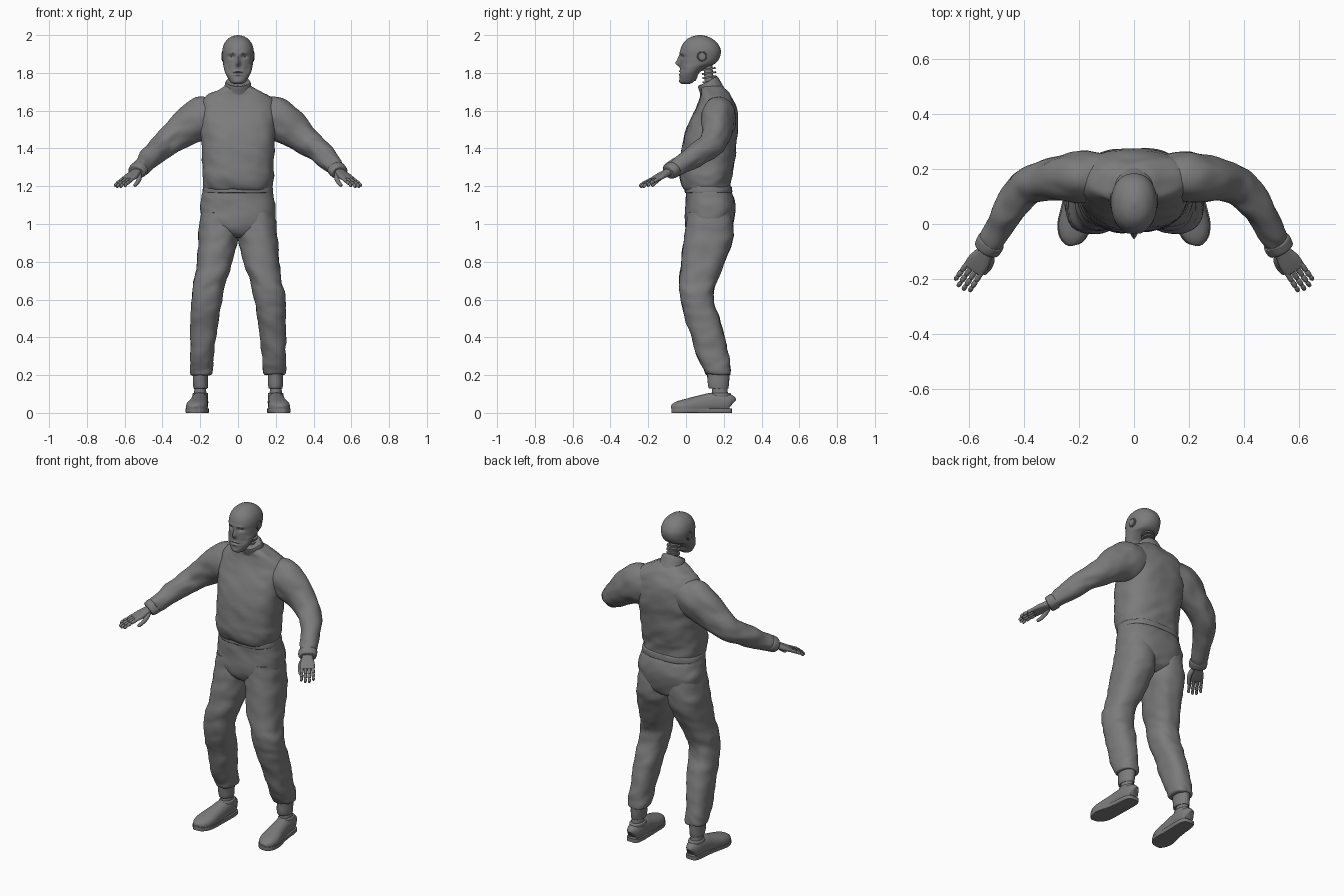
import bpy, bmesh
from math import cos, sin, pi, exp, copysign
from mathutils import Vector, noise

old = bpy.data.objects.get("Cube")
if old:
    bpy.data.objects.remove(old, do_unlink=True)

grey = bpy.data.materials.new("plain grey")
grey.use_nodes = True
grey.diffuse_color = (.2, .2, .2, 1)
grey.node_tree.nodes["Principled BSDF"].inputs["Base Color"].default_value = (.2, .2, .2, 1)


def blend(rows, steps):
    """Fill in rows along a smooth curve through the given ones."""
    filled = []
    last = len(rows) - 1
    for i in range(last):
        a, b, c, d = (rows[min(max(k, 0), last)] for k in (i - 1, i, i + 1, i + 2))
        for step in range(steps):
            t = step / steps
            filled.append([q + t / 2 * (r - p + t * (2*p - 5*q + 4*r - s + t * (3*(q - r) + s - p)))
                           for p, q, r, s in zip(a, b, c, d)])
    filled.append(list(rows[-1]))
    return filled


def level(rows):
    """Flat rings from rows of height, left, right, front, back."""
    return [(Vector(((l + r) / 2, (f + b) / 2, z)), Vector(((r - l) / 2, 0, 0)), Vector((0, (b - f) / 2, 0)))
            for z, l, r, f, b in rows]


def along(rows):
    """Rings square to a path, from rows of point, half width, half thickness."""
    points = [Vector(row[:3]) for row in rows]
    rings = []
    for i, row in enumerate(rows):
        ahead = (points[min(i + 1, len(rows) - 1)] - points[max(i - 1, 0)]).normalized()
        side = ahead.cross(Vector((0, 0, 1))).normalized()
        rings.append((points[i], side * row[3], side.cross(ahead) * row[4]))
    return rings


def loft(name, kind, rows, side=1, power=2, steps=5, count=40, folds=0, sculpt=None):
    bm = bmesh.new()
    loops = []
    for centre, u, v in kind(blend(rows, steps)):
        loop = []
        for k in range(count):
            c, s = cos(2 * pi * k / count), sin(2 * pi * k / count)
            co = centre + u * copysign(abs(c) ** (2 / power), c) + v * copysign(abs(s) ** (2 / power), s)
            if sculpt:
                co = sculpt(co)
            loop.append(bm.verts.new((co.x * side, co.y, co.z)))
        loops.append(loop)
    for low, high in zip(loops, loops[1:]):
        for k in range(count):
            n = (k + 1) % count
            bm.faces.new((low[k], low[n], high[n], high[k]))
    bm.faces.new(loops[0])
    bm.faces.new(loops[-1])
    bmesh.ops.recalc_face_normals(bm, faces=bm.faces)
    # Cloth folds, running mostly across the limb
    if folds:
        bm.normal_update()
        for vert, normal in [(v, v.normal.copy()) for v in bm.verts]:
            p = vert.co
            q = Vector((p.x * 9, p.y * 9, p.z * 16 + p.x * 6 * side))
            vert.co = p + normal * folds * (noise.noise(q) + noise.noise(q * 2) / 2)
    return finish(name, bm)


def finish(name, bm):
    mesh = bpy.data.meshes.new(name)
    bm.to_mesh(mesh)
    bm.free()
    obj = bpy.data.objects.new(name, mesh)
    bpy.context.collection.objects.link(obj)
    mesh.materials.append(grey)
    bpy.ops.object.select_all(action='DESELECT')
    obj.select_set(True)
    bpy.context.view_layer.objects.active = obj
    bpy.ops.object.shade_smooth_by_angle(angle=pi / 4)
    return obj


def even(rows):
    """Rows of height, half width, front, back become symmetric."""
    return [(z, -w, w, f, b) for z, w, f, b in rows]


# Overall top, bloused over the waist
loft("jacket", level, even([
    (1.17, .165, .01, .225), (1.19, .178, -.015, .235), (1.24, .188, -.03, .24), (1.3, .187, -.03, .25),
    (1.4, .193, -.022, .265), (1.5, .2, .0, .274), (1.58, .205, .035, .272), (1.64, .195, .062, .258),
    (1.68, .165, .075, .235), (1.71, .11, .075, .21), (1.73, .07, .08, .19)]),
    power=2.5, count=72, folds=.007)

# Hips and seat of the trousers
loft("hips", level, even([
    (.925, .07, .05, .18), (.95, .14, .015, .23), (1.0, .19, -.005, .25), (1.08, .2, -.003, .262),
    (1.14, .192, .0, .252), (1.18, .182, .0, .235), (1.21, .175, .0, .23)]),
    power=2.5, count=64, folds=.006)
loft("waistband", level, even([
    (1.165, .18, -.003, .24), (1.17, .185, -.007, .245), (1.195, .183, -.007, .243), (1.2, .178, -.003, .238)]),
    power=2.5, count=64, folds=.004)

# Standing collar, tilted forward
loft("collar", along, [(0, .152, 1.67, .085, .07), (0, .135, 1.71, .074, .064),
                       (0, .117, 1.75, .066, .06), (0, .116, 1.752, .055, .05)], folds=.002)


# Head with a sculpted face
def face(co):
    if co.y > .05:
        return co
    out = 0
    for x, z, wide, tall, amount in (
            (0, 1.85, .011, .016, .022), (0, 1.875, .009, .02, .012), (.033, 1.885, .016, .009, -.012),
            (.028, 1.905, .024, .007, .006), (0, 1.808, .022, .005, .006), (0, 1.8, .024, .003, -.006),
            (0, 1.79, .02, .005, .006), (0, 1.755, .02, .012, .005), (.05, 1.82, .014, .02, -.005)):
        out += amount * exp(-((abs(co.x) - x) / wide) ** 2 - ((co.z - z) / tall) ** 2)
    return co - Vector((0, out, 0))


loft("head", level, even([
    (1.742, .022, -.022, .02), (1.75, .038, -.03, .042), (1.77, .052, -.033, .057), (1.8, .068, -.032, .07),
    (1.83, .076, -.031, .11), (1.85, .079, -.031, .155), (1.88, .082, -.031, .178), (1.92, .083, -.03, .184),
    (1.955, .073, -.016, .168), (1.98, .053, .008, .14), (1.993, .032, .035, .113), (2.0, .006, .065, .083)]),
    power=2.2, steps=8, count=96, sculpt=face)


def disc(name, centre, radius, depth, turn):
    bpy.ops.mesh.primitive_cylinder_add(vertices=32, radius=radius, depth=depth, location=centre, rotation=turn)
    obj = bpy.context.object
    obj.name = name
    obj.data.materials.append(grey)
    bpy.ops.object.shade_smooth_by_angle(angle=pi / 4)


# Neck post with stacked rings
disc("neck_post", (0, .122, 1.77), .024, .16, (.1, 0, 0))
for i in range(4):
    disc("neck_ring", (0, .126 - i * .002, 1.755 + i * .022), .038, .009, (.15, 0, 0))

for side, label in ((1, "left"), (-1, "right")):
    # Round ear joint with a raised rim
    disc(label + "_ear", (side * .078, .085, 1.888), .019, .018, (0, pi / 2, 0))
    bpy.ops.mesh.primitive_torus_add(major_radius=.023, minor_radius=.004, major_segments=32, minor_segments=8,
                                     location=(side * .082, .085, 1.888), rotation=(0, pi / 2, 0))
    bpy.context.object.name = label + "_ear_rim"
    bpy.context.object.data.materials.append(grey)
    bpy.ops.object.shade_smooth_by_angle(angle=pi / 4)

    # Sleeve with a gathered cuff
    loft(label + "_sleeve", along, [
        (.1, .175, 1.585, .08, .09), (.18, .172, 1.558, .092, .118), (.25, .168, 1.525, .085, .108),
        (.32, .16, 1.475, .074, .088), (.385, .137, 1.422, .068, .07), (.435, .085, 1.385, .062, .062),
        (.475, .02, 1.342, .055, .055), (.51, -.045, 1.303, .048, .046), (.525, -.075, 1.287, .043, .038)],
        side, folds=.008)
    loft(label + "_cuff", along, [
        (.517, -.06, 1.296, .046, .04), (.522, -.068, 1.29, .052, .044),
        (.535, -.092, 1.276, .05, .04), (.538, -.097, 1.273, .04, .03)], side, folds=.004)

    # Flat hand, jointed fingers and a tucked thumb
    wrist = Vector((.53, -.085, 1.28))
    ahead = Vector((.11, -.16, -.085)).normalized()
    inner = ahead.cross(Vector((0, 0, 1))).normalized()
    down = ahead.cross(inner)
    if down.z > 0:
        down = -down

    def spot(forward, across, drop, wide, thick):
        return (*(wrist + ahead * forward + inner * across + down * drop), wide, thick)

    loft(label + "_palm", along, [spot(0, 0, 0, .027, .02), spot(.03, 0, 0, .032, .018),
                                  spot(.07, 0, 0, .041, .015), spot(.105, 0, 0, .04, .011),
                                  spot(.11, 0, 0, .035, .008)], side, power=2.8, count=28)
    for finger, length in enumerate((.085, .1, .1, .09)):
        across = -.031 + finger * .0205
        start = .1
        for bone, share in (("base", .45), ("middle", .3), ("tip", .25)):
            end = start + length * share
            thick = .0092 if bone != "tip" else .008
            sag = .004 if bone == "tip" else 0
            loft(f"{label}_finger_{bone}", along, [
                spot(start, across * (.9 + start), 0, .006, .006),
                spot(start + .004, across * (.9 + start), 0, thick, thick),
                spot(end - .006, across * (.9 + end), sag, thick, thick),
                spot(end, across * (.9 + end), sag, .005, .005)], side, steps=3, count=14)
            start = end
    loft(label + "_thumb", along, [spot(.025, .022, .008, .012, .012), spot(.05, .036, .017, .013, .013),
                                   spot(.08, .042, .027, .011, .011), spot(.108, .04, .034, .009, .009),
                                   spot(.115, .04, .035, .004, .004)], side, count=16)

    # Trouser leg, seen level by level
    loft(label + "_trouser_leg", level, [
        (.2, .145, .24, .115, .23), (.207, .136, .25, .102, .238), (.24, .133, .252, .088, .236),
        (.3, .128, .253, .06, .226), (.4, .116, .252, .028, .204), (.5, .1, .252, -.002, .178),
        (.57, .09, .25, -.024, .152), (.64, .077, .246, -.034, .146), (.7, .062, .233, -.034, .164),
        (.8, .03, .218, -.026, .204), (.9, .006, .212, -.012, .243), (.98, .0, .206, -.003, .25),
        (1.06, .02, .19, .01, .24)], side, power=2.4, count=48, folds=.007)

    # Sock and ankle
    loft(label + "_sock", level, [(.13, .166, .23, .13, .22), (.135, .16, .236, .118, .225),
                                  (.2, .158, .238, .112, .23), (.24, .16, .236, .11, .23)],
         side, folds=.003)
    loft(label + "_ankle", level, [(.07, .165, .235, .135, .225), (.14, .17, .23, .14, .218)], side)

    # Shoe upper on a slightly wider sole
    shoe = [(.2, .244, .045, .015, .028), (.2, .235, .05, .032, .045), (.2, .2, .055, .042, .052),
            (.203, .14, .055, .045, .052), (.208, .08, .044, .049, .05), (.218, .0, .033, .057, .041),
            (.225, -.045, .028, .047, .033), (.228, -.07, .025, .027, .021), (.228, -.077, .023, .008, .008)]

    def ground(co):
        return Vector((co.x, co.y, max(co.z, .008)))

    def flatten(co):
        return Vector((co.x, co.y, min(max(co.z, 0), .022)))

    loft(label + "_shoe", along, shoe, side, power=2.3, sculpt=ground)
    loft(label + "_sole", along, [(x, y, .015, w + .004, .03) for x, y, z, w, t in shoe],
         side, power=3, sculpt=flatten)
    loft(label + "_shoe_opening", level, [(.07, .16, .238, .12, .236), (.1, .158, .24, .125, .238),
                                          (.106, .164, .234, .13, .232)], side)
